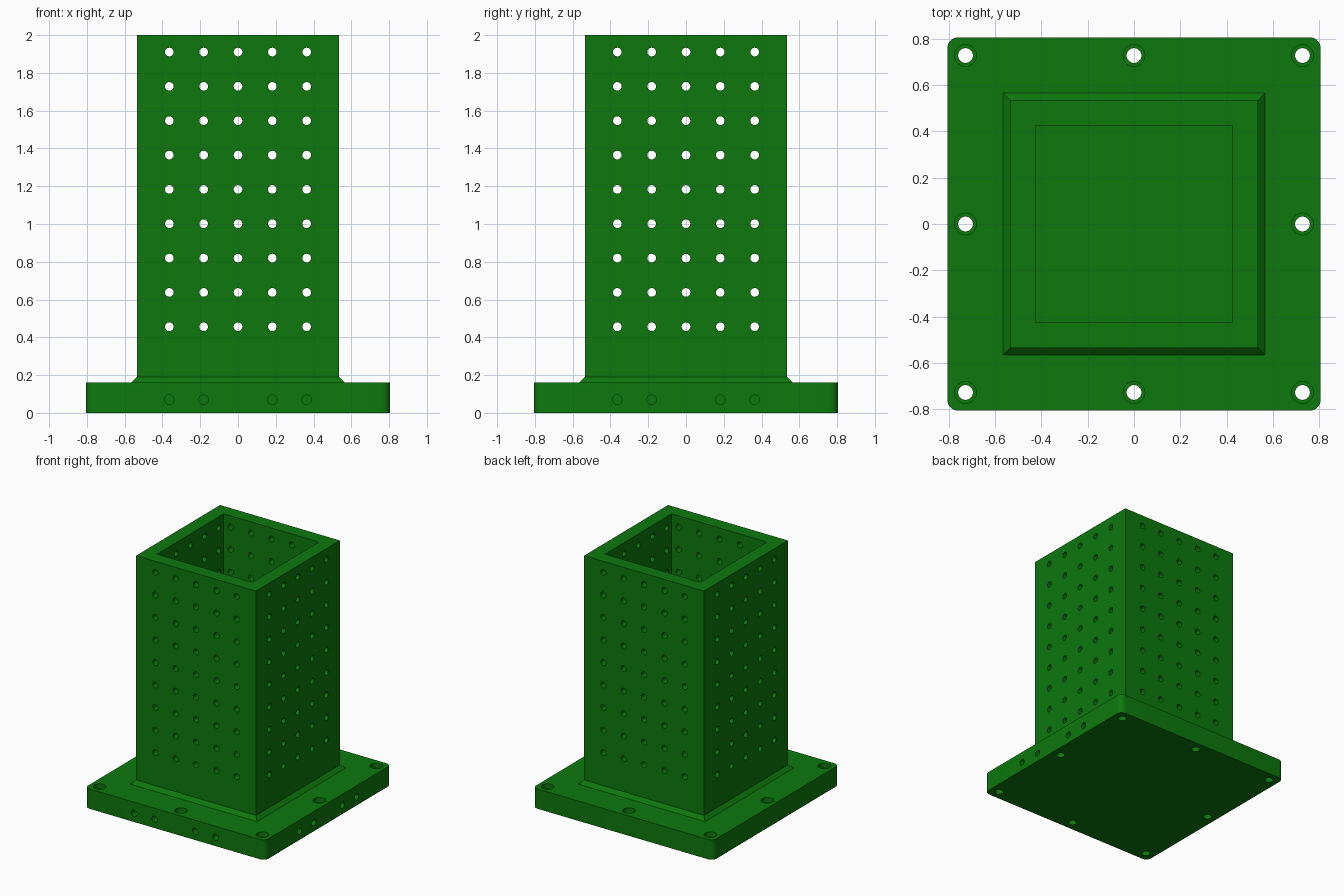
import bpy
import bmesh
from math import pi
from mathutils import Matrix, Vector

cube = bpy.data.objects.get("Cube")
if cube:
    bpy.data.objects.remove(cube, do_unlink=True)

green = bpy.data.materials.new("green")
COLOUR = (0.004, 0.19, 0.004, 1)
green.diffuse_color = COLOUR
green.use_nodes = True
green.node_tree.nodes["Principled BSDF"].inputs["Base Color"].default_value = COLOUR

PITCH = 0.1818
ROTATION = {"X": Matrix.Rotation(pi / 2, 4, "Y"),
            "Y": Matrix.Rotation(pi / 2, 4, "X"),
            "Z": Matrix.Identity(4)}


def make_object(name, bm):
    bmesh.ops.recalc_face_normals(bm, faces=bm.faces)
    mesh = bpy.data.meshes.new(name)
    bm.to_mesh(mesh)
    bm.free()
    mesh.materials.append(green)
    obj = bpy.data.objects.new(name, mesh)
    bpy.context.collection.objects.link(obj)
    return obj


def drill(target, centres, axis, radius, length):
    """Cut a cylinder of the given axis and length at every centre."""
    bm = bmesh.new()
    for centre in centres:
        bmesh.ops.create_cone(bm, cap_ends=True, segments=24, radius1=radius,
                              radius2=radius, depth=length,
                              matrix=Matrix.Translation(centre) @ ROTATION[axis])
    cutter = make_object("drill_cutter", bm)
    cutter.hide_render = True
    mod = target.modifiers.new("holes", "BOOLEAN")
    mod.operation = "DIFFERENCE"
    mod.solver = "EXACT"
    mod.object = cutter
    graph = bpy.context.evaluated_depsgraph_get()
    result = bpy.data.meshes.new_from_object(target.evaluated_get(graph))
    target.modifiers.clear()
    target.data = result
    bpy.data.objects.remove(cutter, do_unlink=True)


def smooth(obj):
    bpy.ops.object.select_all(action="DESELECT")
    obj.select_set(True)
    bpy.context.view_layer.objects.active = obj
    bpy.ops.object.shade_smooth_by_angle(angle=pi / 6)


# Base plate with rounded vertical corners
BASE, THICK = 0.805, 0.16
bm = bmesh.new()
bmesh.ops.create_cube(bm, size=1)
bmesh.ops.scale(bm, vec=(2 * BASE, 2 * BASE, THICK), verts=bm.verts)
bmesh.ops.translate(bm, vec=(0, 0, THICK / 2), verts=bm.verts)
uprights = [e for e in bm.edges
            if abs(e.verts[0].co.z - e.verts[1].co.z) > THICK / 2]
bmesh.ops.bevel(bm, geom=uprights, offset=0.045, segments=8, profile=0.5,
                affect="EDGES")
base = make_object("base_plate", bm)

# Counterbored mounting holes around the rim
BOLT = 0.727
bolts = [Vector((x, y, THICK)) for x in (-BOLT, 0, BOLT)
         for y in (-BOLT, 0, BOLT) if x or y]
drill(base, bolts, "Z", 0.032, 1)
drill(base, bolts, "Z", 0.047, 0.08)

# Blind holes in the front and +x edges
steps = (-2, -1, 1, 2)
drill(base, [Vector((i * PITCH, -BASE, 0.07)) for i in steps], "Y", 0.025, 0.4)
drill(base, [Vector((BASE, i * PITCH, 0.07)) for i in steps], "X", 0.025, 0.4)
smooth(base)

# Hollow square tower with a sloped foot, lofted through square rings
OUTER, INNER = 0.535, 0.425
bm = bmesh.new()
rings = [[bm.verts.new((sx * half, sy * half, z))
          for sx, sy in ((-1, -1), (1, -1), (1, 1), (-1, 1))]
         for half, z in ((OUTER + 0.03, THICK), (OUTER, THICK + 0.03),
                         (OUTER, 2), (INNER, 2), (INNER, THICK))]
for ring, following in zip(rings, rings[1:] + rings[:1]):
    for i in range(4):
        j = (i + 1) % 4
        bm.faces.new((ring[i], ring[j], following[j], following[i]))
tower = make_object("tower", bm)

# Grid of holes through all four walls
grid = [(i * PITCH, 0.456 + row * PITCH) for i in range(-2, 3) for row in range(9)]
drill(tower, [Vector((u, 0, z)) for u, z in grid], "Y", 0.023, 2)
drill(tower, [Vector((0, u, z)) for u, z in grid], "X", 0.023, 2)
smooth(tower)
